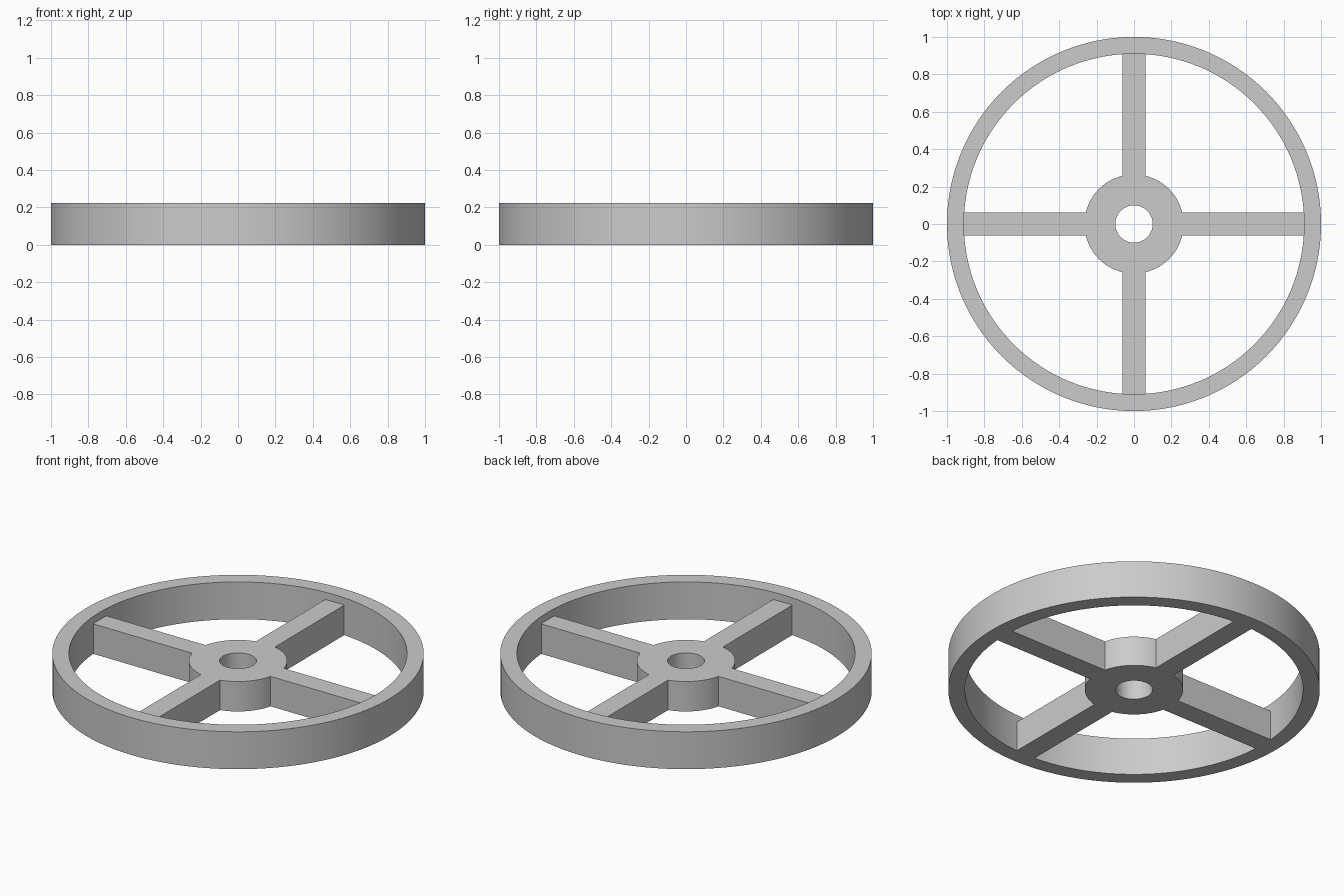
import bpy
import bmesh
from math import radians, sin, cos, asin, pi, tau

if "Cube" in bpy.data.objects:
    bpy.data.objects.remove(bpy.data.objects["Cube"], do_unlink=True)

RIM_OUTER, RIM_INNER, RIM_HEIGHT = 1.0, 0.91, 0.222
HUB_RADIUS, BORE_RADIUS, HUB_HEIGHT = 0.265, 0.1, 0.178
SPOKE_HALF = 0.0625

grey = bpy.data.materials.new("light grey")
grey.use_nodes = True
grey.diffuse_color = (0.6, 0.6, 0.6, 1)
grey.node_tree.nodes["Principled BSDF"].inputs["Base Color"].default_value = (0.6, 0.6, 0.6, 1)


def polar(radius, angle):
    return (radius * cos(angle), radius * sin(angle), 0)


def circle(radius, count):
    return [polar(radius, tau * i / count) for i in range(count)]


def extruded_plate(name, loops, height):
    """Fill closed outlines (outer edge and holes) and raise them from z = 0."""
    bm = bmesh.new()
    edges = []
    for points in loops:
        verts = [bm.verts.new(p) for p in points]
        edges += [bm.edges.new((v, verts[i - 1])) for i, v in enumerate(verts)]
    bmesh.ops.triangle_fill(bm, edges=edges, use_beauty=True, normal=(0, 0, 1))
    raised = bmesh.ops.extrude_face_region(bm, geom=bm.faces[:], use_keep_orig=True)["geom"]
    top = [g for g in raised if isinstance(g, bmesh.types.BMVert)]
    bmesh.ops.translate(bm, verts=top, vec=(0, 0, height))
    bmesh.ops.recalc_face_normals(bm, faces=bm.faces[:])
    mesh = bpy.data.meshes.new(name)
    bm.to_mesh(mesh)
    bm.free()
    mesh.materials.append(grey)
    mesh.shade_smooth()
    mesh.set_sharp_from_angle(angle=radians(30))
    obj = bpy.data.objects.new(name, mesh)
    bpy.context.collection.objects.link(obj)
    return obj


# Outer rim
extruded_plate("rim", [circle(RIM_OUTER, 128), circle(RIM_INNER, 128)], RIM_HEIGHT)

# Hub and four spokes share one outline: spoke end, then the hub arc to the next spoke
tip_radius = RIM_INNER + 0.002
tip = asin(SPOKE_HALF / tip_radius)
root = asin(SPOKE_HALF / HUB_RADIUS)
ARC_STEPS = 14
outline = []
for quarter in range(4):
    start = quarter * pi / 2
    outline += [polar(tip_radius, start + a) for a in (-tip, 0, tip)]
    sweep = pi / 2 - 2 * root
    outline += [polar(HUB_RADIUS, start + root + sweep * i / ARC_STEPS)
                for i in range(ARC_STEPS + 1)]
extruded_plate("hub_and_spokes", [outline, circle(BORE_RADIUS, 48)], HUB_HEIGHT)
